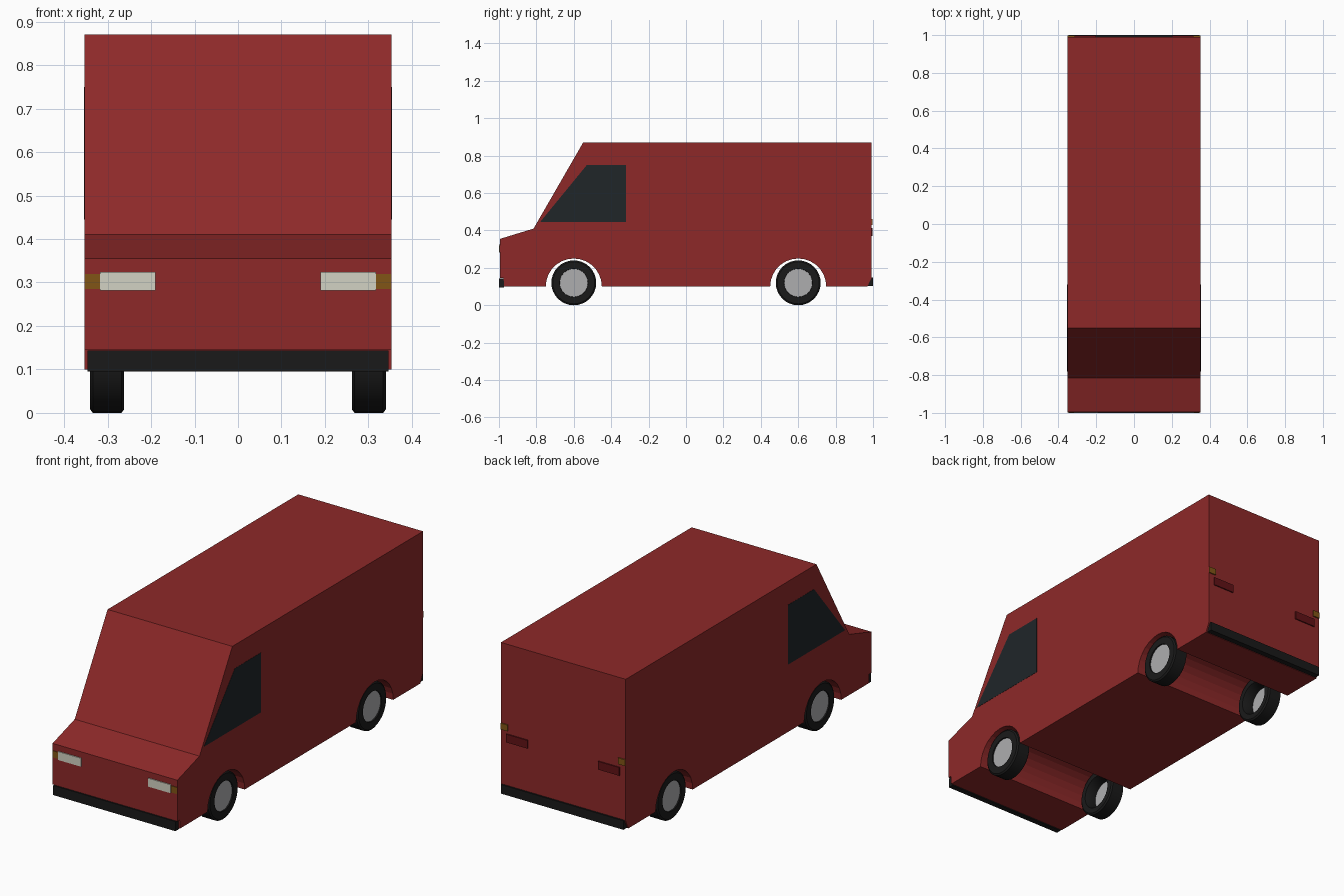
import bpy, bmesh, math

if "Cube" in bpy.data.objects:
    bpy.data.objects.remove(bpy.data.objects["Cube"])

W = 0.353  # half width of the body


def material(name, rgb):
    m = bpy.data.materials.new(name)
    m.diffuse_color = (*rgb, 1)
    m.use_nodes = True
    m.node_tree.nodes["Principled BSDF"].inputs["Base Color"].default_value = m.diffuse_color
    return m


RED = material("red_paint", (0.27, 0.022, 0.022))
BLACK = material("black_rubber", (0.01, 0.01, 0.01))
GLASS = material("dark_glass", (0.014, 0.019, 0.022))
LAMP = material("lamp_white", (0.65, 0.65, 0.55))
AMBER = material("amber", (0.22, 0.09, 0.008))
TAIL = material("tail_red", (0.12, 0.006, 0.008))
METAL = material("wheel_metal", (0.42, 0.42, 0.43))


def finish(bm, name, mat):
    bmesh.ops.recalc_face_normals(bm, faces=bm.faces)
    me = bpy.data.meshes.new(name)
    bm.to_mesh(me)
    bm.free()
    me.materials.append(mat)
    ob = bpy.data.objects.new(name, me)
    bpy.context.collection.objects.link(ob)
    return ob


def extrude_x(name, outline, x0, x1, mat):
    """Extrude a (y, z) outline from x0 to x1."""
    bm = bmesh.new()
    face = bm.faces.new([bm.verts.new((x0, y, z)) for y, z in outline])
    new = bmesh.ops.extrude_face_region(bm, geom=[face])["geom"]
    bmesh.ops.translate(bm, vec=(x1 - x0, 0, 0),
                        verts=[v for v in new if isinstance(v, bmesh.types.BMVert)])
    return finish(bm, name, mat)


def box(name, x, y, z, mat):
    outline = [(y[0], z[0]), (y[1], z[0]), (y[1], z[1]), (y[0], z[1])]
    return extrude_x(name, outline, x[0], x[1], mat)


def arch(yc, r=0.15, n=14):
    """Wheel arch points, from the rear foot to the front foot."""
    return [(yc + r * math.cos(math.pi * i / n), 0.10 + r * math.sin(math.pi * i / n))
            for i in range(n + 1)]


def lathe_x(name, profile, yc, zc, mat, n=32):
    """Spin an (x, radius) profile around the wheel axle."""
    bm = bmesh.new()
    rings = [[bm.verts.new((x, yc + r * math.cos(2 * math.pi * i / n),
                            zc + r * math.sin(2 * math.pi * i / n))) for i in range(n)]
             for x, r in profile]
    for k, a in enumerate(rings):
        b = rings[(k + 1) % len(rings)]
        for i in range(n):
            j = (i + 1) % n
            bm.faces.new((a[i], a[j], b[j], b[i]))
    return finish(bm, name, mat)


def disc_outline(yc, zc, r, n=32):
    return [(yc + r * math.cos(2 * math.pi * i / n), zc + r * math.sin(2 * math.pi * i / n))
            for i in range(n)]


# Body shell: side profile with arches running across the full width
profile = [(-0.973, 0.10), (-0.975, 0.145), (-0.994, 0.145), (-0.994, 0.355),
           (-0.815, 0.41), (-0.55, 0.87), (0.991, 0.87), (0.991, 0.145), (0.97, 0.10)]
extrude_x("body", profile + arch(0.6) + arch(-0.6), -W, W, RED)

# Bumpers
box("front_bumper", (-0.346, 0.346), (-1.0, -0.972), (0.095, 0.144), BLACK)
box("rear_bumper", (-0.346, 0.346), (0.968, 1.0), (0.102, 0.148), BLACK)

for side, s in (("right", 1), ("left", -1)):
    # Cab side window
    extrude_x(side + "_window", [(-0.78, 0.445), (-0.32, 0.445), (-0.32, 0.75), (-0.53, 0.75)],
              s * (W - 0.01), s * (W + 0.001), GLASS)
    # Front and rear lamps
    box(side + "_headlight", (s * 0.19, s * 0.318), (-0.999, -0.98), (0.281, 0.324), LAMP)
    box(side + "_front_indicator", (s * 0.318, s * (W - 0.001)), (-0.997, -0.98), (0.285, 0.319), AMBER)
    box(side + "_tail_light", (s * 0.20, s * 0.32), (0.98, 0.997), (0.37, 0.412), TAIL)
    box(side + "_rear_indicator", (s * 0.313, s * (W - 0.001)), (0.98, 0.997), (0.428, 0.46), AMBER)
    # Wheels: hollow tyre with a hub disc near the outer face
    for end, y in (("front", -0.6), ("rear", 0.6)):
        tyre = lathe_x(f"{end}_{side}_tyre",
                       [(s * 0.262, 0.085), (s * 0.262, 0.112), (s * 0.268, 0.12),
                        (s * 0.334, 0.12), (s * 0.34, 0.112), (s * 0.34, 0.076),
                        (s * 0.325, 0.074), (s * 0.29, 0.074)], y, 0.12, BLACK)
        tyre.data.shade_smooth()
        tyre.data.set_sharp_from_angle(angle=math.radians(30))
        extrude_x(f"{end}_{side}_hub", disc_outline(y, 0.12, 0.075), s * 0.318, s * 0.334, METAL)
